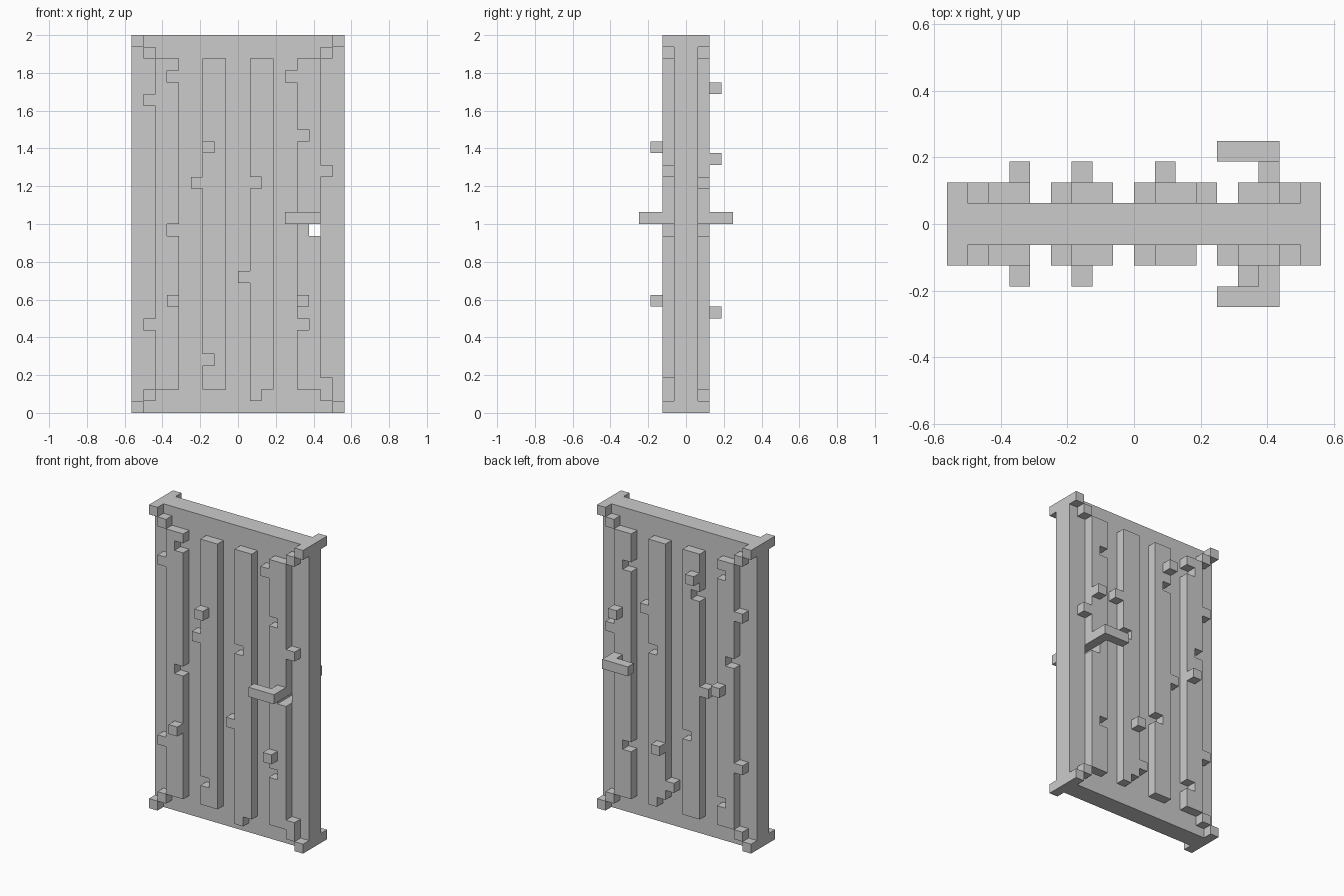
import bpy, bmesh, math

if "Cube" in bpy.data.objects:
    bpy.data.objects.remove(bpy.data.objects["Cube"])

U = 1 / 16  # grid size of the blocky style


def plate(name, cells, y0, y1):
    """Solid plate from (column, row) grid cells between depths y0 and y1 (grid units)."""
    y0, y1 = min(y0, y1), max(y0, y1)
    cells = set(cells)
    bm = bmesh.new()
    cache = {}

    def face(*pts):
        for p in pts:
            if p not in cache:
                cache[p] = bm.verts.new([c * U for c in p])
        bm.faces.new([cache[p] for p in pts])

    for c, r in cells:
        d, t = c + 1, r + 1
        face((c, y0, r), (d, y0, r), (d, y0, t), (c, y0, t))
        face((d, y1, r), (c, y1, r), (c, y1, t), (d, y1, t))
        if (c - 1, r) not in cells:
            face((c, y1, r), (c, y0, r), (c, y0, t), (c, y1, t))
        if (d, r) not in cells:
            face((d, y0, r), (d, y1, r), (d, y1, t), (d, y0, t))
        if (c, r - 1) not in cells:
            face((c, y0, r), (c, y1, r), (d, y1, r), (d, y0, r))
        if (c, t) not in cells:
            face((c, y0, t), (d, y0, t), (d, y1, t), (c, y1, t))
    bmesh.ops.recalc_face_normals(bm, faces=bm.faces)
    me = bpy.data.meshes.new(name)
    bm.to_mesh(me)
    bm.free()
    ob = bpy.data.objects.new(name, me)
    bpy.context.collection.objects.link(ob)
    return ob


def rect(c0, c1, r0, r1):
    return {(c, r) for c in range(c0, c1) for r in range(r0, r1)}


# Door core with the keyhole
plate("door_core", rect(-9, 9, 0, 32) - {(6, 15)}, -1, 1)

# Planks per side: first column, splinters added, chips cut away
sides = {
    "front": (-1, [
        (-7, {(-8, 26), (-8, 7)}, {(-6, 28), (-6, 15)}),
        (-3, {(-4, 19)}, {(-3, 4)}),
        (1, {(0, 11), (1, 1)}, {(1, 19)}),
        (5, {(4, 28), (7, 20), (7, 2)}, {(5, 23), (5, 7), (6, 15)}),
    ], [(-6, 9), (-3, 22), (5, 9)]),
    "back": (1, [
        (-7, {(-8, 24), (-8, 8)}, {(-6, 28), (-6, 4), (-7, 19)}),
        (-3, {(-4, 15)}, {(-3, 25), (-2, 10)}),
        (1, {(3, 22), (0, 4)}, {(2, 18), (1, 2)}),
        (5, {(7, 19)}, {(5, 26), (5, 7), (6, 15)}),
    ], [(6, 21), (1, 8), (-3, 27), (-6, 16)]),
}

for side, (s, planks, nails) in sides.items():
    for i, (c, add, cut) in enumerate(planks):
        plate(f"{side}_plank_{i + 1}", (rect(c, c + 2, 2, 30) | add) - cut, s, 2 * s)
    # Nail heads
    for i, cell in enumerate(nails):
        plate(f"{side}_nail_{i + 1}", {cell}, 2 * s, 3 * s)
    # Corner blocks stepping in diagonally
    for c in (-9, 8):
        for r in (0, 31):
            inner = (c + (1 if c < 0 else -1), r + (1 if r == 0 else -1))
            plate(f"{side}_corner_block", {(c, r)}, s, 2 * s)
            plate(f"{side}_corner_step", {inner}, s, 2 * s)
    # Door handle
    plate(f"{side}_handle_stem", {(6, 16)}, 2 * s, 3 * s)
    plate(f"{side}_handle_grip", rect(4, 7, 16, 17), 3 * s, 4 * s)
